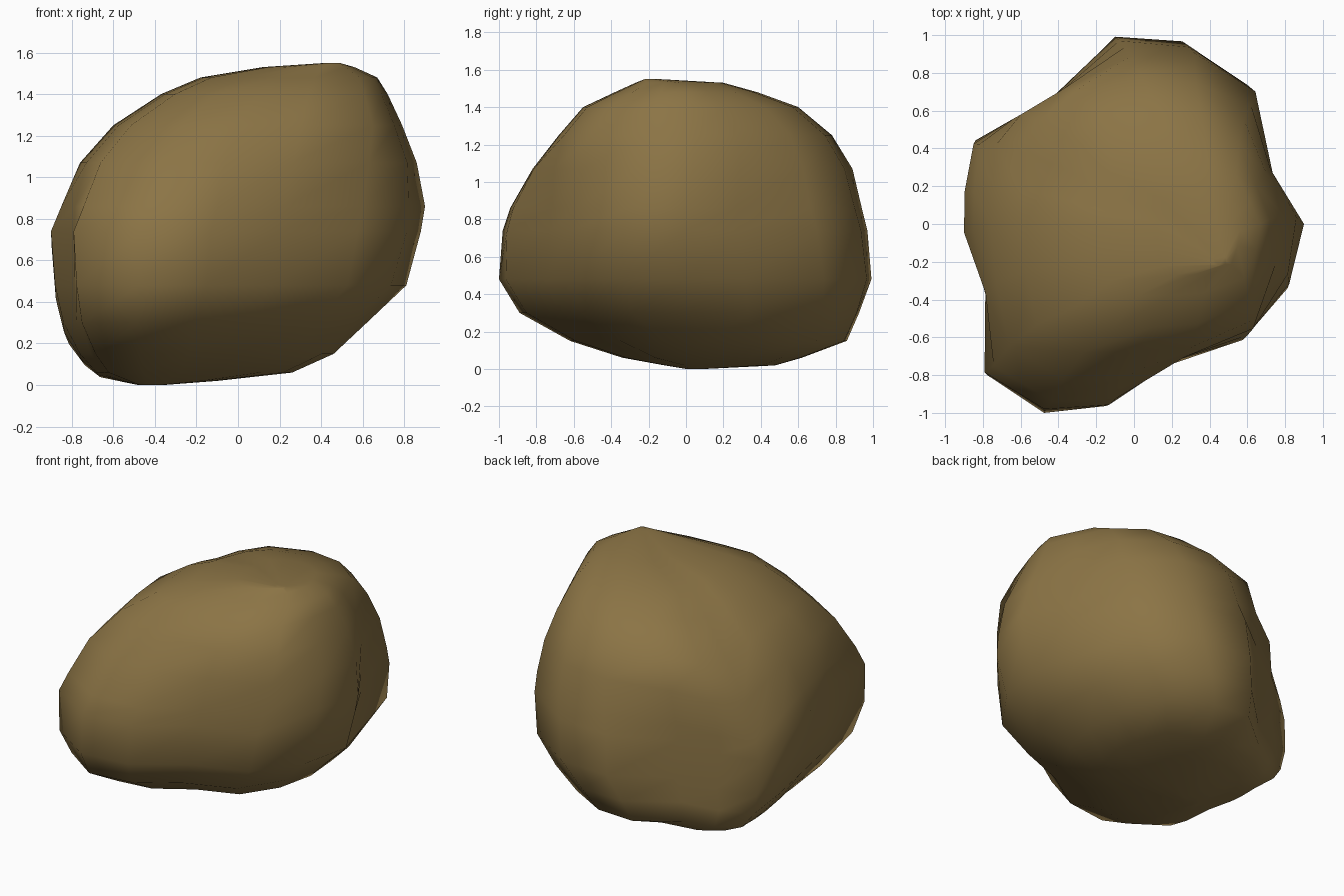
import bpy, bmesh, math

if "Cube" in bpy.data.objects:
    bpy.data.objects.remove(bpy.data.objects["Cube"])

# Plan outline of the boulder (x, y), widest extent
OUTLINE = [(0.90, 0.0), (0.71, 0.28), (0.63, 0.69), (0.30, 0.94), (-0.07, 1.0),
           (-0.40, 0.67), (-0.62, 0.55), (-0.83, 0.43), (-0.88, 0.18), (-0.90, -0.04),
           (-0.77, -0.36), (-0.79, -0.80), (-0.47, -1.0), (-0.12, -0.95),
           (0.20, -0.71), (0.57, -0.60), (0.80, -0.33)]
# How far the middle of some outline points sags (back left bulge hangs low)
SAG = {5: 0.06, 6: 0.14, 7: 0.18, 8: 0.08}
# How much the outline is filled out to a rounded box near the bottom and top
FILL_LOW = [0.2] + [0.9] * 8 + [0.5] * 4 + [0.2] * 4
FILL_TOP = [0.5, 0.4, 0.0, 0.2, 0.4] + [0.9] * 11 + [0.6]

# Height, then left, right, front and back limits of the boulder there
LEVELS = [(0.00, -0.48, -0.36, 0.00, 0.10), (0.02, -0.55, -0.10, -0.12, 0.48),
          (0.06, -0.68, 0.26, -0.34, 0.62), (0.15, -0.76, 0.46, -0.62, 0.86),
          (0.30, -0.84, 0.62, -0.89, 0.93), (0.48, -0.88, 0.81, -1.0, 1.0),
          (0.74, -0.90, 0.88, -0.98, 0.97), (0.86, -0.85, 0.90, -0.94, 0.94),
          (1.07, -0.76, 0.86, -0.82, 0.89), (1.25, -0.60, 0.79, -0.68, 0.78),
          (1.40, -0.37, 0.72, -0.55, 0.60), (1.48, -0.18, 0.67, -0.38, 0.38),
          (1.53, 0.12, 0.56, -0.27, 0.20), (1.55, 0.42, 0.49, -0.22, -0.15)]


def reach(x, y):
    """Distance from the origin to the plan outline in direction (x, y)."""
    d = math.hypot(x, y)
    dx, dy = x / d, y / d
    for (ax, ay), (bx, by) in zip(OUTLINE, OUTLINE[1:] + OUTLINE[:1]):
        ex, ey = bx - ax, by - ay
        den = dx * ey - dy * ex
        if abs(den) < 1e-9:
            continue
        t = (ax * ey - ay * ex) / den
        s = (ax * dy - ay * dx) / den
        if t > 0 and -1e-6 <= s <= 1 + 1e-6:
            return t
    return 9.0


def ring_point(i, z, x0, x1, y0, y1):
    # outline direction, filled out towards a rounded box, kept inside the plan
    u, v = OUTLINE[i][0] / 0.9, OUTLINE[i][1]
    k = (abs(u) ** 3 + abs(v) ** 3) ** (-1 / 3)
    w = min(1, max(0, (z - 0.4) / 0.7))
    k = 1 + (FILL_LOW[i] * (1 - w) + FILL_TOP[i] * w) * max(0, k - 1)
    x = (x0 + x1) / 2 + u * k * (x1 - x0) / 2
    y = (y0 + y1) / 2 + v * k * (y1 - y0) / 2
    c = min(1, 1.02 * reach(x, y) / math.hypot(x, y))
    return (x * c, min(1, max(-1, y * c)),
            max(0, z - SAG.get(i, 0) * math.sin(math.pi * z / 1.55)))


# Boulder: rings at each level, bridged and capped
bm = bmesh.new()
n = len(OUTLINE)
rings = [[bm.verts.new(ring_point(i, *level)) for i in range(n)] for level in LEVELS]
for a, b in zip(rings, rings[1:]):
    for i in range(n):
        j = (i + 1) % n
        bm.faces.new((a[i], a[j], b[j], b[i]))
bm.faces.new(rings[0][::-1])
bm.faces.new(rings[-1])
bmesh.ops.recalc_face_normals(bm, faces=bm.faces)
for f in bm.faces:
    f.smooth = True

mesh = bpy.data.meshes.new("boulder")
bm.to_mesh(mesh)
bm.free()
stone = bpy.data.materials.new("brown stone")
stone.diffuse_color = (0.26, 0.175, 0.06, 1)
stone.use_nodes = True
stone.node_tree.nodes["Principled BSDF"].inputs["Base Color"].default_value = stone.diffuse_color
mesh.materials.append(stone)
boulder = bpy.data.objects.new("boulder", mesh)
bpy.context.collection.objects.link(boulder)
